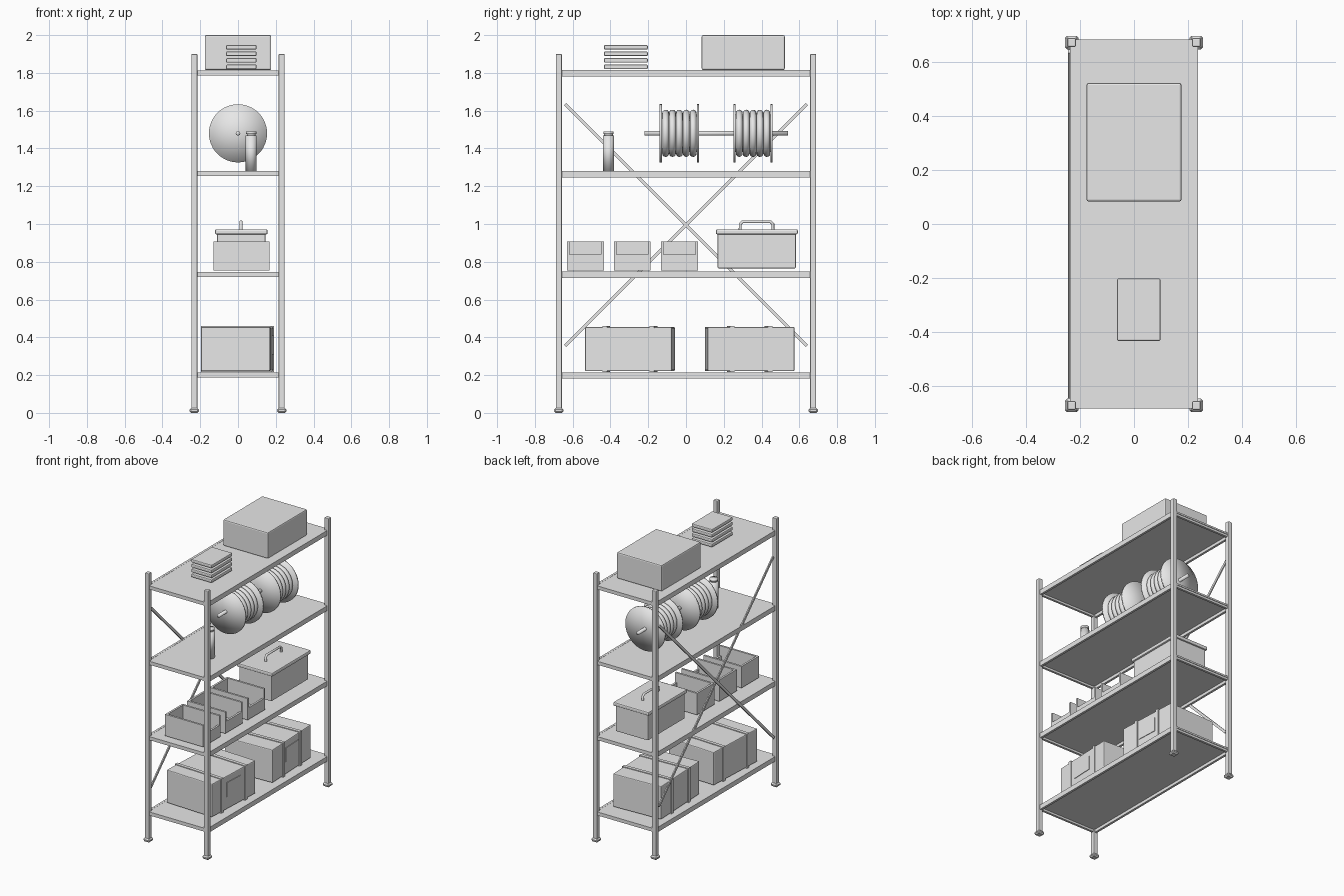
import bpy, math
from mathutils import Matrix, Vector

cube = bpy.data.objects.get("Cube")
if cube:
    bpy.data.objects.remove(cube, do_unlink=True)

GREY = (0.8, 0.8, 0.8, 1)
mat = bpy.data.materials.new("plain_grey")
mat.use_nodes = True
mat.diffuse_color = GREY
mat.node_tree.nodes["Principled BSDF"].inputs["Base Color"].default_value = GREY


def finish(name):
    ob = bpy.context.object
    ob.name = name
    ob.data.materials.append(mat)
    return ob


def box(name, x, y, z, bevel=0, segments=2):
    """Box from (min, max) ranges on each axis, with optional rounded edges."""
    spans = (x, y, z)
    bpy.ops.mesh.primitive_cube_add(size=1, location=[sum(s) / 2 for s in spans])
    ob = finish(name)
    ob.data.transform(Matrix.Diagonal([s[1] - s[0] for s in spans] + [1]))
    if bevel:
        mod = ob.modifiers.new("rounded", "BEVEL")
        mod.width = bevel
        mod.segments = segments
    return ob


def rod(name, radius, start, end, sides=32):
    """Smooth cylinder between two points."""
    a, b = Vector(start), Vector(end)
    bpy.ops.mesh.primitive_cylinder_add(
        radius=radius, depth=(b - a).length, vertices=sides, end_fill_type="TRIFAN",
        location=(a + b) / 2, rotation=(b - a).to_track_quat("Z", "Y").to_euler())
    bpy.ops.object.shade_smooth()
    return finish(name)


# Posts with feet
for sx in (-1, 1):
    for sy in (-1, 1):
        cx, cy = sx * 0.231, sy * 0.673
        box("post", (cx - 0.016, cx + 0.016), (cy - 0.016, cy + 0.016), (0.01, 1.9), 0.005)
        box("foot", (cx - 0.025, cx + 0.025), (cy - 0.025, cy + 0.025), (0, 0.025), 0.008, 1)

# Shelves: panel, long beams and end beams
for i in range(4):
    top = 0.214 + 0.533 * i
    box("shelf_panel", (-0.225, 0.225), (-0.684, 0.684), (top - 0.012, top))
    for s in (-1, 1):
        bx, by = s * 0.23, s * 0.672
        box("long_beam", (bx - 0.008, bx + 0.008), (-0.66, 0.66), (top - 0.033, top + 0.001))
        box("end_beam", (-0.218, 0.218), (by - 0.008, by + 0.008), (top - 0.027, top))

# Crossed braces on one long side
for s in (-1, 1):
    brace = box("cross_brace", (-0.004, 0.004), (-0.905, 0.905), (-0.009, 0.009))
    brace.location = (-0.237 - s * 0.003, 0, 0.995)
    brace.rotation_euler.x = s * math.pi / 4


# Strapped crates on the bottom shelf, each slightly turned
def crate(cy, turn, straps):
    parts = [box("crate", (-0.183, 0.183), (-0.23, 0.23), (0.221, 0.455), 0.006)]
    for sy in straps:
        parts.append(box("crate_strap", (-0.188, 0.188), (sy - 0.012, sy + 0.012), (0.216, 0.46)))
    parts.append(box("crate_label", (0.18, 0.187), (-0.075, 0.075), (0.31, 0.41)))
    pivot = Matrix.Translation((-0.003, cy, 0)) @ Matrix.Rotation(math.radians(turn), 4, "Z")
    for ob in parts:
        ob.matrix_world = pivot @ Matrix.Translation(ob.location)


crate(-0.297, -2.5, (-0.125, 0.125))
crate(0.337, 2.5, (-0.1, 0.1))

# Open bins with a low front
for y0 in (-0.63, -0.382, -0.132):
    y1, t = y0 + 0.195, 0.014
    z0, z1 = 0.755, 0.907
    box("bin_floor", (-0.13, 0.168), (y0, y1), (z0, z0 + t))
    box("bin_back", (-0.13, -0.13 + t), (y0, y1), (z0, z1))
    box("bin_front", (0.168 - t, 0.168), (y0, y1), (z0, 0.838))
    for w in (y0, y1 - t):
        box("bin_side", (-0.13, 0.168), (w, w + t), (z0, z1))

# Tool box with lid and handle
box("tool_box", (-0.11, 0.145), (0.168, 0.582), (0.765, 0.955), 0.006)
box("tool_box_lid", (-0.122, 0.157), (0.158, 0.592), (0.945, 0.972), 0.008)
handle = bpy.data.curves.new("tool_box_handle", "CURVE")
handle.dimensions = "3D"
handle.bevel_depth = 0.008
line = handle.splines.new("POLY")
path = [(0.287, 0.965), (0.287, 1.0), (0.3, 1.012), (0.447, 1.012), (0.46, 1.0), (0.46, 0.965)]
line.points.add(len(path) - 1)
for p, (y, z) in zip(line.points, path):
    p.co = (0.016, y, z, 1)
handle.materials.append(mat)
bpy.context.collection.objects.link(bpy.data.objects.new("tool_box_handle", handle))

# Cable reels on an axle
AXLE_Z = 1.48
rod("reel_axle", 0.012, (0, -0.22, AXLE_Z), (0, 0.54, AXLE_Z))
for cy in (-0.035, 0.355):
    rod("reel_core", 0.1, (0, cy - 0.098, AXLE_Z), (0, cy + 0.098, AXLE_Z), 48)
    for s in (-1, 1):
        fy = cy + s * 0.098
        rod("reel_flange", 0.154, (0, fy - 0.006, AXLE_Z), (0, fy + 0.006, AXLE_Z), 48)
    for k in range(-2, 3):
        bpy.ops.mesh.primitive_torus_add(
            major_radius=0.107, minor_radius=0.018, major_segments=48, minor_segments=12,
            location=(0, cy + k * 0.0365, AXLE_Z), rotation=(math.pi / 2, 0, 0))
        bpy.ops.object.shade_smooth()
        finish("cable_turn")

# Canister with a cap
for name, r, z0, z1 in (("canister", 0.029, 1.281, 1.468), ("canister_neck", 0.023, 1.465, 1.478),
                        ("canister_cap", 0.027, 1.476, 1.49)):
    rod(name, r, (0.07, -0.41, z0), (0.07, -0.41, z1))

# Top shelf: large carton and a stack of slabs
box("carton", (-0.176, 0.176), (0.083, 0.523), (1.815, 2.0), 0.008)
for i in range(4):
    z = 1.82 + 0.0345 * i
    box("stacked_slab", (-0.063, 0.098), (-0.434, -0.202), (z, z + 0.024), 0.006)
